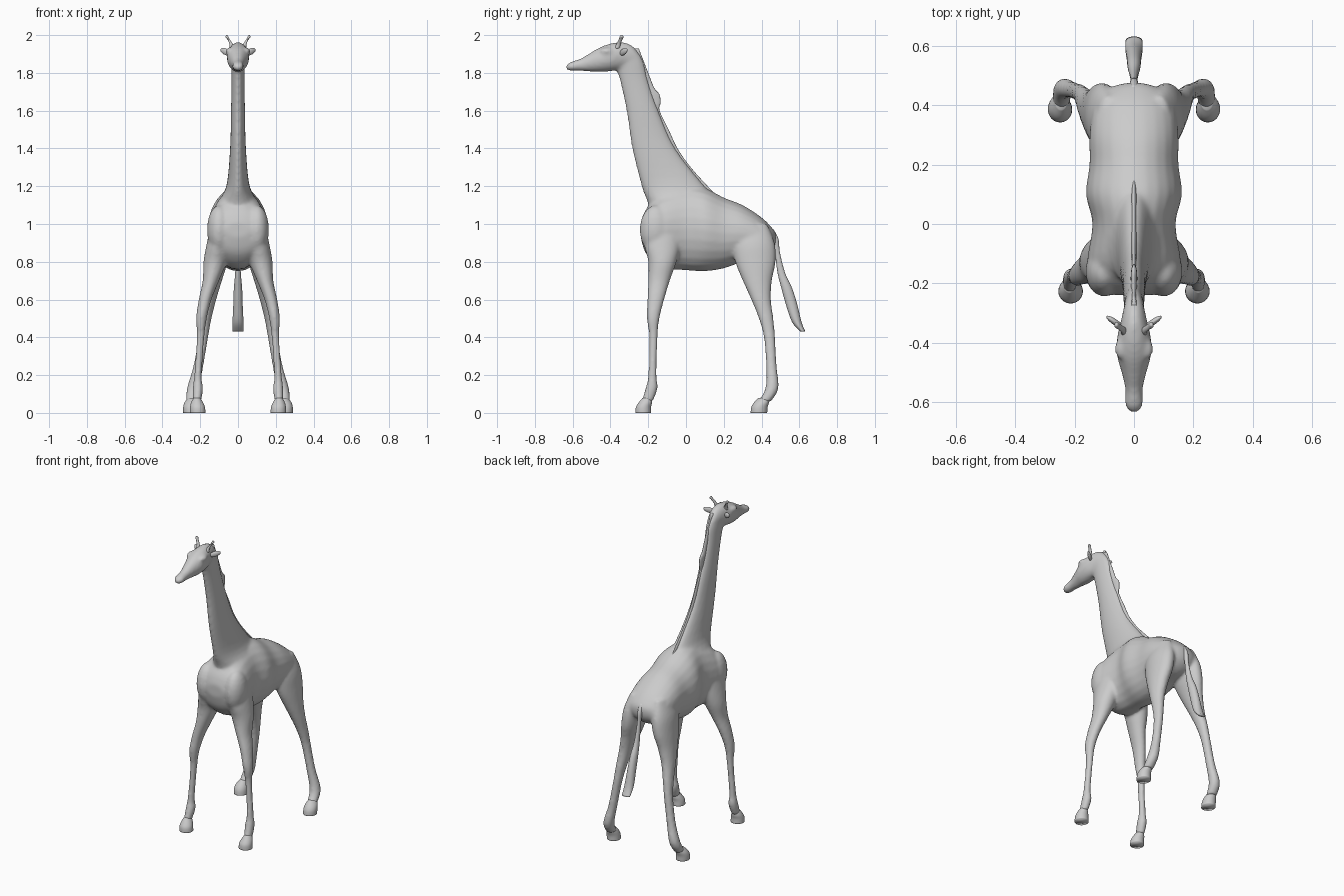
import bpy
import bmesh
from math import cos, sin, pi
from mathutils import Matrix, Vector

default_cube = bpy.data.objects.get("Cube")
if default_cube:
    bpy.data.objects.remove(default_cube, do_unlink=True)

grey = bpy.data.materials.new("plain_grey")
grey.use_nodes = True
grey.diffuse_color = (0.6, 0.6, 0.6, 1)
grey.node_tree.nodes["Principled BSDF"].inputs["Base Color"].default_value = grey.diffuse_color

SIDES = (1, -1)


def catmull(p0, p1, p2, p3, t):
    """Smooth value between p1 and p2."""
    return 0.5 * (2 * p1 + (p2 - p0) * t + (2 * p0 - 5 * p1 + 4 * p2 - p3) * t * t
                  + (3 * p1 - p0 - 3 * p2 + p3) * t ** 3)


def refine(rings, steps=4):
    """Insert smoothly interpolated rings between the given ones."""
    last = len(rings) - 1
    result = []
    for i in range(last):
        keys = [rings[max(0, min(last, i + k))] for k in (-1, 0, 1, 2)]
        for s in range(steps):
            result.append([catmull(*values, s / steps) for values in zip(*keys)])
    result.append(list(rings[last]))
    return result


def loft(bm, rings, along, side=1, segments=24):
    """Skin oval rings (position, low, high, x inner, x outer) stacked along y or z."""
    loops = []
    for position, low, high, inner, outer in refine(rings):
        loop = []
        for k in range(segments):
            angle = 2 * pi * k / segments
            x = side * ((inner + outer) / 2 + cos(angle) * (outer - inner) / 2)
            across = (low + high) / 2 + sin(angle) * (high - low) / 2
            point = (x, position, across) if along == "y" else (x, across, position)
            loop.append(bm.verts.new(point))
        loops.append(loop)
    for a, b in zip(loops, loops[1:]):
        for k in range(segments):
            n = (k + 1) % segments
            bm.faces.new((a[k], a[n], b[n], b[k]))
    bm.faces.new(loops[0])
    bm.faces.new(loops[-1])


def centred(rings):
    """Turn a half width into a symmetric pair of x limits."""
    return [(p, low, high, -half, half) for p, low, high, half in rings]


def ball(bm, centre, radii, rotation=None):
    matrix = Matrix.Translation(Vector(centre)) @ (rotation or Matrix()) @ Matrix.Diagonal((*radii, 1))
    bmesh.ops.create_uvsphere(bm, u_segments=20, v_segments=12, radius=1, matrix=matrix)


def finish(name, bm):
    bmesh.ops.recalc_face_normals(bm, faces=bm.faces)
    mesh = bpy.data.meshes.new(name)
    bm.to_mesh(mesh)
    bm.free()
    mesh.materials.append(grey)
    mesh.shade_smooth()
    obj = bpy.data.objects.new(name, mesh)
    bpy.context.collection.objects.link(obj)
    return obj


# Body skin: torso, neck, head and legs fused into one surface
skin = bmesh.new()

torso = centred([
    (-.24, .93, 1.01, .06), (-.21, .84, 1.08, .14), (-.13, .77, 1.16, .158),
    (0, .755, 1.2, .14), (.1, .75, 1.19, .162), (.2, .765, 1.14, .15),
    (.3, .8, 1.1, .15), (.4, .82, 1.035, .135), (.455, .86, .98, .09), (.475, .9, .95, .03)])
loft(skin, torso, "y")

neck = centred([
    (1, -.2, .2, .12), (1.1, -.2, .19, .115), (1.2, -.235, .1, .062),
    (1.4, -.285, -.055, .042), (1.6, -.315, -.145, .037), (1.76, -.35, -.2, .034),
    (1.86, -.38, -.225, .036), (1.92, -.37, -.265, .034), (1.95, -.35, -.3, .02)])
loft(skin, neck, "z")

head = centred([
    (-.635, 1.82, 1.84, .014), (-.61, 1.81, 1.858, .03), (-.56, 1.81, 1.875, .029),
    (-.5, 1.807, 1.91, .042), (-.45, 1.805, 1.938, .056), (-.39, 1.81, 1.958, .058),
    (-.33, 1.82, 1.962, .045), (-.28, 1.83, 1.94, .034), (-.24, 1.85, 1.89, .02)])
loft(skin, head, "y")

front_leg = [
    (1.02, -.19, -.04, .06, .14), (.9, -.22, -.03, .05, .165), (.8, -.2, -.05, .06, .183),
    (.7, -.2, -.085, .1, .187), (.6, -.205, -.115, .14, .208), (.5, -.208, -.14, .165, .222),
    (.4, -.195, -.15, .178, .218), (.2, -.2, -.155, .192, .232), (.13, -.215, -.15, .185, .24),
    (.06, -.235, -.175, .195, .24)]
hind_leg = [
    (1, .27, .43, .05, .12), (.9, .245, .47, .04, .158), (.8, .26, .475, .055, .172),
    (.7, .3, .455, .085, .182), (.6, .345, .45, .115, .192), (.5, .385, .463, .14, .2),
    (.4, .412, .472, .158, .21), (.25, .424, .48, .183, .236), (.13, .42, .49, .205, .27),
    (.06, .38, .45, .215, .275)]
for side in SIDES:
    loft(skin, front_leg, "z", side)
    loft(skin, hind_leg, "z", side)
    # Shoulder muscle and brow
    ball(skin, (side * .1, -.16, .97), (.064, .085, .13))
    ball(skin, (side * .045, -.42, 1.915), (.02, .035, .02))

body = finish("body", skin)
fuse = body.modifiers.new("fuse", "REMESH")
fuse.mode = "VOXEL"
fuse.voxel_size = 0.009
fuse.use_smooth_shade = True
soften = body.modifiers.new("soften", "SMOOTH")
soften.factor = 0.5
soften.iterations = 8

# Hooves, ears and horns on both sides
front_hoof = [(0, -.268, -.185, .172, .255), (.03, -.265, -.185, .175, .254), (.055, -.25, -.18, .185, .248),
              (.08, -.23, -.18, .2, .235)]
hind_hoof = [(0, .342, .43, .208, .29), (.03, .346, .432, .21, .29), (.055, .36, .44, .215, .283),
             (.08, .385, .45, .225, .265)]
horn = [(1.93, -.38, -.35, .018, .044), (1.955, -.367, -.345, .029, .046),
        (1.98, -.355, -.335, .045, .058), (1.99, -.352, -.33, .05, .066), (2, -.345, -.337, .055, .062)]
for side, label in zip(SIDES, ("left", "right")):
    for part, rings in (("front_hoof", front_hoof), ("hind_hoof", hind_hoof), ("horn", horn)):
        bm = bmesh.new()
        loft(bm, rings, "z", side)
        finish(f"{label}_{part}", bm)
    bm = bmesh.new()
    tilt = Matrix.Rotation(side * .6, 4, "Z") @ Matrix.Rotation(-side * .35, 4, "Y")
    ball(bm, (side * .065, -.33, 1.912), (.036, .01, .017), tilt)
    finish(f"{label}_ear", bm)

# Mane: a thin ridge along the back of the neck
mane = centred([
    (1.93, -.3, -.25, .008), (1.8, -.25, -.2, .01), (1.72, -.23, -.168, .011), (1.685, -.22, -.14, .011),
    (1.64, -.2, -.135, .01), (1.6, -.19, -.14, .009), (1.5, -.16, -.092, .009),
    (1.4, -.11, -.045, .01), (1.3, -.06, .025, .01), (1.2, .02, .115, .01), (1.16, .08, .155, .006)])
bm = bmesh.new()
loft(bm, mane, "z")
finish("mane", bm)

# Tail with a wider tuft
tail = centred([
    (.97, .44, .465, .012), (.92, .455, .49, .014), (.85, .47, .497, .011), (.74, .485, .525, .015),
    (.66, .505, .562, .022), (.57, .53, .59, .025), (.48, .562, .612, .029), (.43, .605, .632, .028)])
bm = bmesh.new()
loft(bm, tail, "z")
finish("tail", bm)
